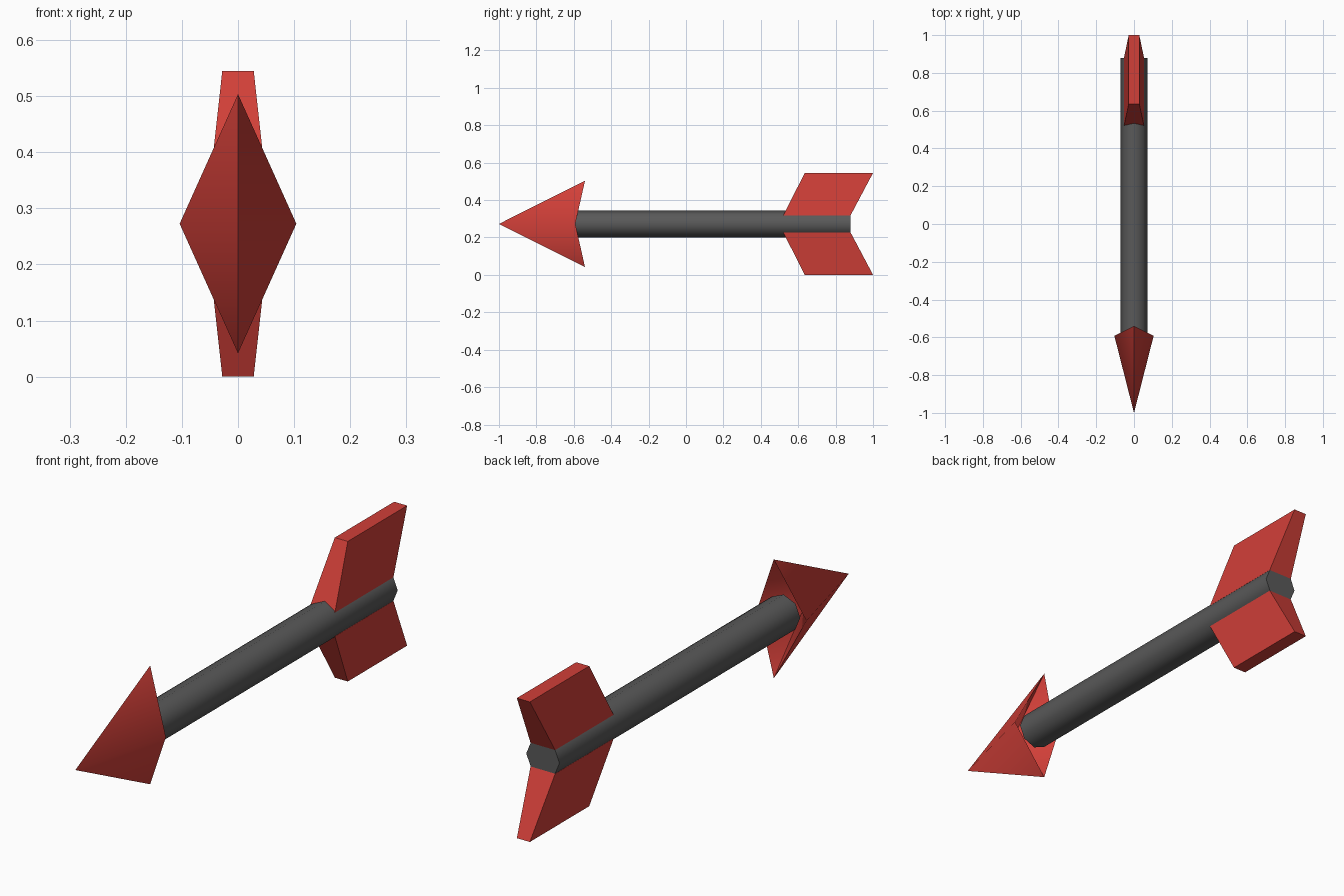
import bpy, math

if "Cube" in bpy.data.objects:
    bpy.data.objects.remove(bpy.data.objects["Cube"])

ZC = 0.2725  # height of the shaft axis


def material(name, rgb):
    m = bpy.data.materials.new(name)
    m.diffuse_color = (*rgb, 1.0)
    m.use_nodes = True
    m.node_tree.nodes["Principled BSDF"].inputs["Base Color"].default_value = m.diffuse_color
    return m


RED = material("red", (0.64, 0.05, 0.04))
GREY = material("dark grey", (0.10, 0.10, 0.10))


def build(name, verts, faces, mat):
    me = bpy.data.meshes.new(name)
    me.from_pydata(verts, [], faces)
    me.materials.append(mat)
    ob = bpy.data.objects.new(name, me)
    bpy.context.collection.objects.link(ob)
    finish(ob)
    return ob


def finish(ob, angle=55):
    bpy.ops.object.select_all(action='DESELECT')
    ob.select_set(True)
    bpy.context.view_layer.objects.active = ob
    bpy.ops.object.mode_set(mode='EDIT')
    bpy.ops.mesh.select_all(action='SELECT')
    bpy.ops.mesh.normals_make_consistent(inside=False)
    bpy.ops.object.mode_set(mode='OBJECT')
    bpy.ops.object.shade_smooth_by_angle(angle=math.radians(angle))


# Shaft: eight-sided rod along y
Y0, Y1 = -0.60, 0.88
bpy.ops.mesh.primitive_cylinder_add(
    vertices=8, radius=0.0715, depth=Y1 - Y0,
    location=(0, (Y0 + Y1) / 2, ZC), rotation=(math.pi / 2, 0, 0))
shaft = bpy.context.object
shaft.name = "shaft"
shaft.data.materials.append(GREY)
finish(shaft)

# Arrowhead: four-sided point with swept-back barbs and a hollow back
rim = [(0, -0.54, ZC + 0.231), (0.104, -0.592, ZC),
       (0, -0.54, ZC - 0.231), (-0.104, -0.592, ZC)]
verts = rim + [(0, -1.0, ZC), (0, -0.75, ZC)]
faces = []
for i in range(4):
    j = (i + 1) % 4
    faces += [(i, j, 4), (j, i, 5)]
build("arrowhead", verts, faces, RED)

# Fletching: one tapered, slanted fin above the shaft and one below
for name, s in (("upper_fin", 1), ("lower_fin", -1)):
    profile = [(0.52, 0.046, 0.053), (0.88, 0.046, 0.053),
               (1.0, 0.2725, 0.028), (0.635, 0.2725, 0.028)]
    verts = [(sx * w, y, ZC + s * h) for sx in (-1, 1) for y, h, w in profile]
    faces = [(0, 1, 2, 3), (7, 6, 5, 4)]
    faces += [(i, (i + 1) % 4, (i + 1) % 4 + 4, i + 4) for i in range(4)]
    build(name, verts, faces, RED)
